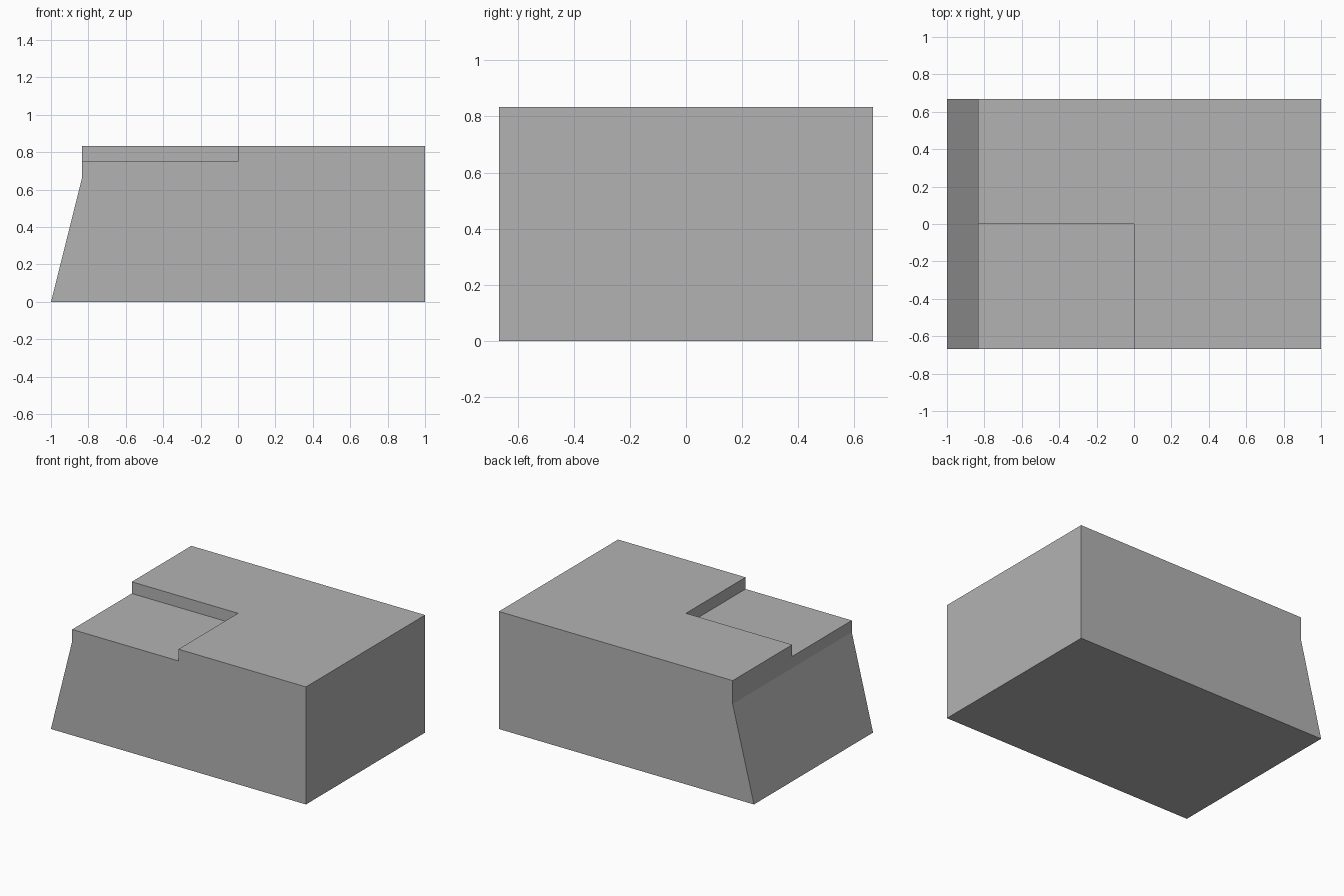
import bpy
import bmesh
from mathutils import Vector

cube = bpy.data.objects.get("Cube")
if cube:
    bpy.data.objects.remove(cube, do_unlink=True)

HALF_DEPTH = 0.667
TOP = 0.833
WALL_X = -0.833      # upright part of the sloped end
POCKET_FLOOR = 0.75

# Plain grey
grey = bpy.data.materials.new("plain_grey")
grey.use_nodes = True
colour = (0.45, 0.45, 0.45, 1)
grey.diffuse_color = colour
grey.node_tree.nodes["Principled BSDF"].inputs["Base Color"].default_value = colour


def prism(name, profile, y0, y1):
    """Extrude an x-z profile from y0 to y1."""
    bm = bmesh.new()
    face = bm.faces.new([bm.verts.new((x, y0, z)) for x, z in profile])
    ext = bmesh.ops.extrude_face_region(bm, geom=[face])
    moved = [v for v in ext["geom"] if isinstance(v, bmesh.types.BMVert)]
    bmesh.ops.translate(bm, verts=moved, vec=Vector((0, y1 - y0, 0)))
    bmesh.ops.recalc_face_normals(bm, faces=bm.faces)
    mesh = bpy.data.meshes.new(name)
    bm.to_mesh(mesh)
    bm.free()
    mesh.materials.append(grey)
    obj = bpy.data.objects.new(name, mesh)
    bpy.context.collection.objects.link(obj)
    return obj


# Block with one sloped end
block = prism("block", [(-1, 0), (1, 0), (1, TOP), (WALL_X, TOP), (WALL_X, 0.667)],
              -HALF_DEPTH, HALF_DEPTH)

# Shallow corner pocket in the top
cutter = prism("pocket_cutter", [(-1.2, POCKET_FLOOR), (0, POCKET_FLOOR), (0, 1), (-1.2, 1)],
               -1, 0)
cutter.hide_render = True
cut = block.modifiers.new("pocket", "BOOLEAN")
cut.operation = "DIFFERENCE"
cut.solver = "EXACT"
cut.object = cutter
bpy.context.view_layer.objects.active = block
bpy.ops.object.modifier_apply(modifier=cut.name)
bpy.data.objects.remove(cutter, do_unlink=True)
